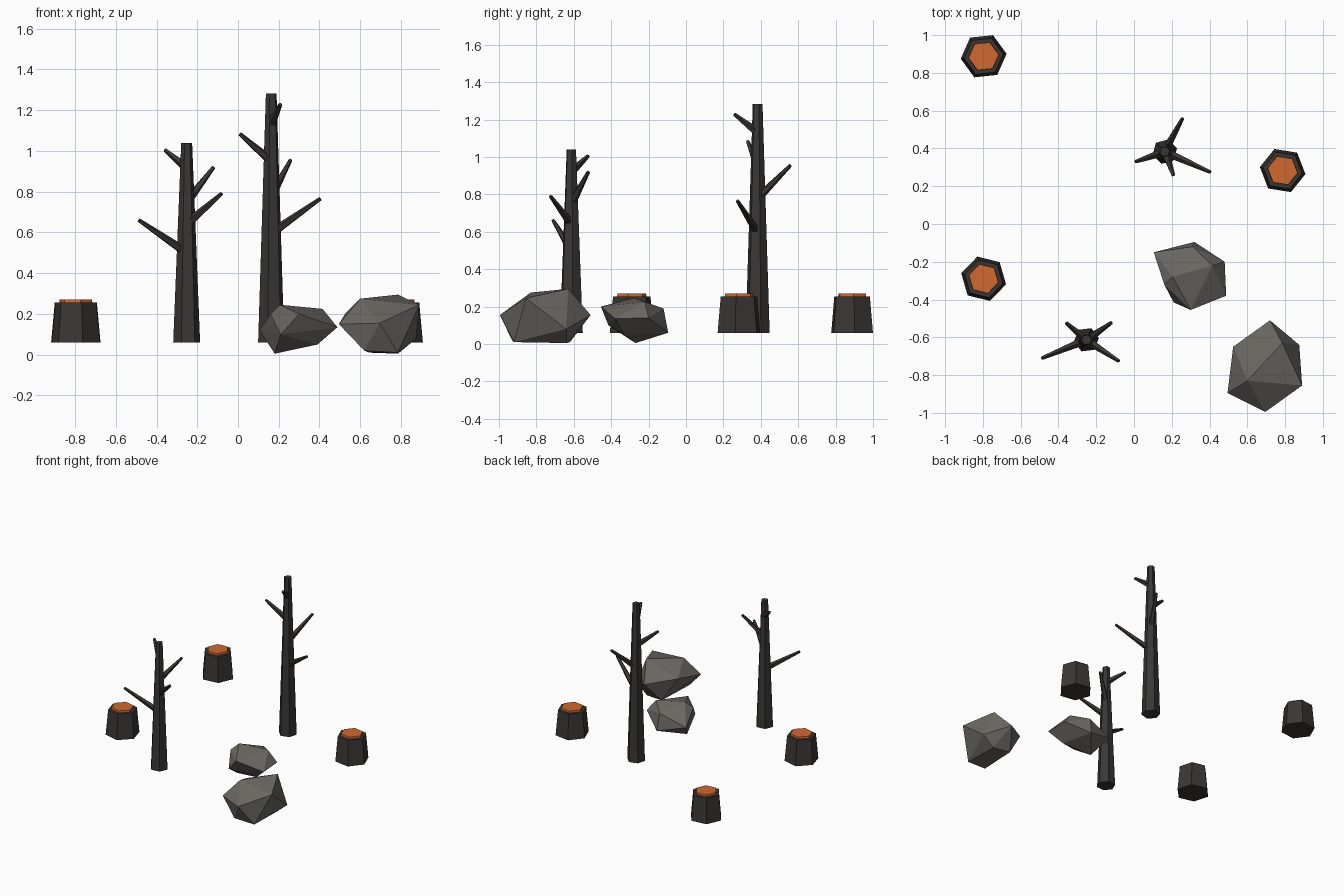
import bpy, bmesh, math
from mathutils import Vector

if "Cube" in bpy.data.objects:
    bpy.data.objects.remove(bpy.data.objects["Cube"])


def material(name, color):
    m = bpy.data.materials.new(name)
    m.diffuse_color = (*color, 1)
    m.use_nodes = True
    m.node_tree.nodes["Principled BSDF"].inputs["Base Color"].default_value = m.diffuse_color
    return m


BARK = material("charred_bark", (0.042, 0.037, 0.033))
EMBER = material("orange_wood", (0.62, 0.14, 0.03))
STONE = material("grey_stone", (0.14, 0.135, 0.12))


def finish(bm, name, mat):
    mesh = bpy.data.meshes.new(name)
    bmesh.ops.recalc_face_normals(bm, faces=bm.faces)
    bm.to_mesh(mesh)
    bm.free()
    mesh.materials.append(mat)
    obj = bpy.data.objects.new(name, mesh)
    bpy.context.collection.objects.link(obj)
    return obj


def taper(name, start, end, r1, r2, sides, mat, turn=0):
    """Tapered prism running from start to end."""
    start, end = Vector(start), Vector(end)
    axis = end - start
    bm = bmesh.new()
    bmesh.ops.create_cone(bm, cap_ends=True, segments=sides,
                          radius1=r1, radius2=r2, depth=axis.length)
    obj = finish(bm, name, mat)
    spin = Vector((0, 0, 1)).rotation_difference(axis).to_matrix()
    spin_z = math.radians(turn)
    obj.rotation_euler = (0, 0, spin_z) if axis.xy.length < 1e-6 else spin.to_euler()
    obj.location = (start + end) / 2
    return obj


def hex_turn(angle):
    # cone vertices start on an axis; a hexagon repeats every 60 degrees
    return angle + 30 if HEX_ON_Y else angle


# Detect which axis the first cone vertex lies on
probe = bmesh.new()
bmesh.ops.create_cone(probe, segments=6, radius1=1, radius2=1, depth=1)
HEX_ON_Y = max(v.co.y for v in probe.verts) > 0.95
probe.free()

GROUND = 0.06

# Stumps with an orange cut face
for i, (x, y, turn) in enumerate([(-0.796, 0.888, 6), (0.787, 0.283, -9),
                                  (-0.796, -0.29, -14)]):
    t = hex_turn(turn)
    taper(f"stump_{i}", (x, y, GROUND), (x, y, 0.255), 0.122, 0.104, 6, BARK, t)
    taper(f"stump_cut_face_{i}", (x, y, 0.25), (x, y, 0.27), 0.082, 0.080, 6, EMBER, t)

# Bare trees: trunk x, y, top, turn, then branches (start height, tip)
trees = [
    (-0.252, -0.613, 1.04, 7, [(0.50, (-0.487, -0.71, 0.66)),
                               (0.64, (-0.08, -0.725, 0.79)),
                               (0.75, (-0.12, -0.522, 0.92)),
                               (0.92, (-0.358, -0.523, 1.005))]),
    (0.163, 0.383, 1.283, 15, [(0.595, (0.404, 0.275, 0.765)),
                               (0.78, (0.257, 0.558, 0.955)),
                               (0.95, (0.009, 0.33, 1.083)),
                               (1.13, (0.208, 0.258, 1.228))]),
]
for i, (x, y, top, turn, branches) in enumerate(trees):
    taper(f"tree_trunk_{i}", (x, y, GROUND), (x, y, top), 0.0665, 0.027, 6, BARK,
          hex_turn(turn))
    for j, (z, tip) in enumerate(branches):
        taper(f"tree_{i}_branch_{j}", (x, y, z), tip, 0.024, 0.010, 5, BARK)


def rock(name, corners):
    """Faceted boulder: convex hull of a few corner points."""
    bm = bmesh.new()
    for c in corners:
        bm.verts.new(c)
    hull = bmesh.ops.convex_hull(bm, input=bm.verts)
    loose = [v for v in bm.verts if not v.link_faces]
    bmesh.ops.delete(bm, geom=loose, context='VERTS')
    finish(bm, name, STONE)


# Boulders
rock("small_boulder", [
    (0.105, -0.15, 0.12), (0.32, -0.095, 0.06), (0.31, -0.12, 0.19),
    (0.48, -0.20, 0.14), (0.488, -0.38, 0.135), (0.30, -0.455, 0.20),
    (0.16, -0.32, 0.20), (0.205, -0.28, 0.245), (0.415, -0.22, 0.225),
    (0.18, -0.27, 0.005), (0.39, -0.33, 0.05), (0.21, -0.415, 0.10)])
rock("large_boulder", [
    (0.72, -0.51, 0.155), (0.875, -0.64, 0.08), (0.89, -0.855, 0.245),
    (0.695, -0.995, 0.155), (0.495, -0.895, 0.15), (0.525, -0.65, 0.20),
    (0.785, -0.63, 0.295), (0.60, -0.83, 0.275), (0.645, -0.62, 0.01),
    (0.785, -0.64, 0.005), (0.785, -0.92, 0.01), (0.62, -0.93, 0.02)])
